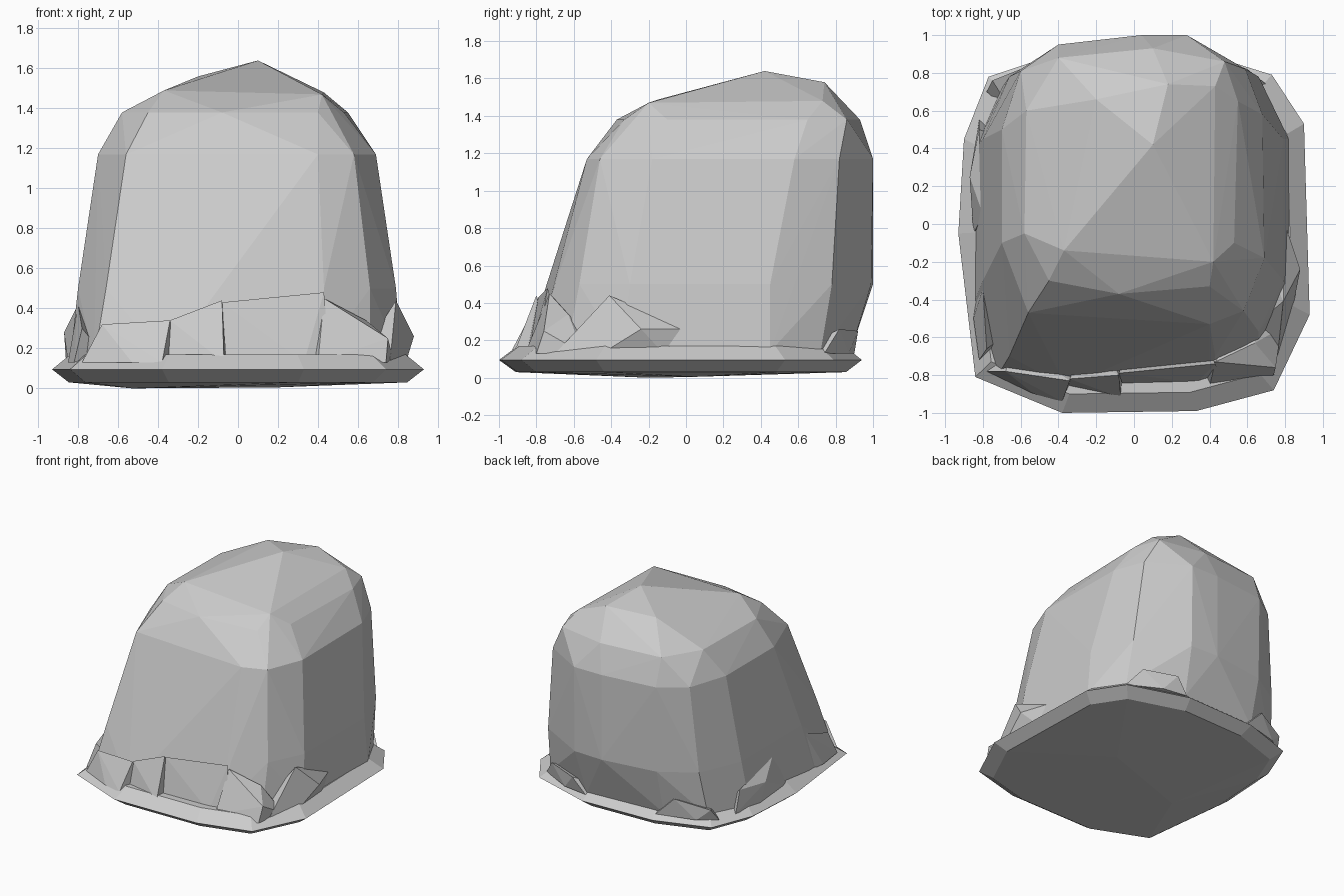
import bpy, bmesh


def hull(name, points):
    """Flat-faceted rock piece: the convex wrap of a few section points."""
    bm = bmesh.new()
    for p in points:
        bm.verts.new(p)
    res = bmesh.ops.convex_hull(bm, input=bm.verts[:])
    junk = {g for g in res["geom_interior"] + res["geom_unused"]
            if isinstance(g, bmesh.types.BMVert)}
    bmesh.ops.delete(bm, geom=list(junk), context='VERTS')
    bmesh.ops.recalc_face_normals(bm, faces=bm.faces[:])
    me = bpy.data.meshes.new(name)
    bm.to_mesh(me)
    bm.free()
    ob = bpy.data.objects.new(name, me)
    bpy.context.collection.objects.link(ob)
    return ob


def level(z, outline):
    return [(x, y, z) for x, y in outline]


# Main boulder: horizontal sections from foot to shoulder
foot = level(0.14, [(-0.72, -0.80), (-0.36, -0.86), (0.40, -0.80), (0.66, -0.64),
                    (0.82, -0.35), (0.82, 0.45), (0.68, 0.72), (0.25, 0.88),
                    (-0.40, 0.85), (-0.70, 0.72), (-0.84, 0.40), (-0.84, -0.40)])
waist = level(0.50, [(-0.66, -0.70), (-0.10, -0.71), (0.43, -0.70), (0.66, -0.57),
                     (0.79, -0.30), (0.79, 0.45), (0.66, 0.78), (0.28, 0.99),
                     (0.04, 1.00), (-0.40, 0.94), (-0.66, 0.78), (-0.80, 0.45),
                     (-0.80, -0.30)])
chest = level(1.17, [(-0.56, -0.47), (-0.10, -0.50), (0.40, -0.53), (0.58, -0.46),
                     (0.69, -0.18), (0.68, 0.58), (0.59, 0.82), (0.28, 1.00),
                     (0.04, 1.00), (-0.40, 0.95), (-0.60, 0.81), (-0.70, 0.50),
                     (-0.70, -0.10)])
shoulder = level(1.38, [(-0.45, -0.30), (-0.08, -0.37), (0.40, -0.33), (0.53, -0.10),
                        (0.55, 0.65), (0.48, 0.86), (0.10, 0.93), (-0.40, 0.88),
                        (-0.57, 0.60), (-0.58, -0.05)])
crown = [(-0.37, -0.14, 1.49), (0.42, -0.20, 1.47), (0.10, 0.42, 1.64),
         (0.18, 0.74, 1.58), (0.43, 0.73, 1.48), (-0.20, 0.66, 1.56)]
hull("boulder", foot + waist + chest + shoulder + crown)

# Flared base slab: rim outline, narrower underside, sloped top
rim = [(-0.84, -0.81), (-0.38, -1.00), (0.33, -0.99), (0.74, -0.88), (0.93, -0.48),
       (0.90, 0.53), (0.73, 0.79), (0.25, 0.94), (-0.35, 0.92), (-0.77, 0.78),
       (-0.90, 0.45), (-0.93, -0.05)]
slab = level(0.095, rim)
slab += [(x * 0.91, y * 0.91, 0.03) for x, y in rim]
slab += [(x * 0.90, y * 0.90, 0.17) for x, y in rim]
slab += [(-0.53, -0.20, 0.0), (0.20, 0.05, 0.005)]
hull("base_slab", slab)


# Broken chips leaning on the foot: ridge peaks plus a footprint on the slab
def chip(name, peaks, feet):
    tucked = [(x * 0.8, y * 0.8, 0.15) for x, y in feet]
    hull(name, peaks + level(0.13, feet) + tucked)


chip("chip_front_left", [(-0.68, -0.78, 0.32), (-0.34, -0.83, 0.34)],
     [(-0.78, -0.78), (-0.53, -0.90), (-0.38, -0.94)])
chip("chip_front_middle", [(-0.34, -0.82, 0.34), (-0.08, -0.80, 0.44)],
     [(-0.36, -0.86), (-0.17, -0.85), (-0.07, -0.92)])
chip("chip_front_right", [(-0.08, -0.79, 0.43), (0.43, -0.74, 0.48)],
     [(-0.06, -0.85), (0.33, -0.84), (0.46, -0.80)])
chip("chip_corner_right", [(0.43, -0.73, 0.45), (0.64, -0.63, 0.34), (0.75, -0.76, 0.25)],
     [(0.40, -0.86), (0.74, -0.80), (0.78, -0.55)])
chip("chip_right", [(0.79, -0.41, 0.44), (0.88, -0.24, 0.26), (0.80, 0.00, 0.26)],
     [(0.76, -0.70), (0.84, -0.45), (0.82, -0.12)])
chip("chip_left", [(-0.80, 0.05, 0.42), (-0.87, 0.25, 0.28), (-0.82, 0.50, 0.30)],
     [(-0.85, -0.05), (-0.86, 0.30), (-0.82, 0.55)])
chip("chip_corner_left", [(-0.80, -0.34, 0.42), (-0.78, -0.66, 0.30)],
     [(-0.82, -0.30), (-0.85, -0.50), (-0.82, -0.72)])
chip("chip_back_right", [(0.60, 0.82, 0.26), (0.35, 0.92, 0.25)],
     [(0.70, 0.74), (0.45, 0.87), (0.25, 0.90)])
chip("chip_back_left", [(-0.75, 0.76, 0.22), (-0.50, 0.86, 0.28)],
     [(-0.78, 0.70), (-0.65, 0.80), (-0.35, 0.88)])
